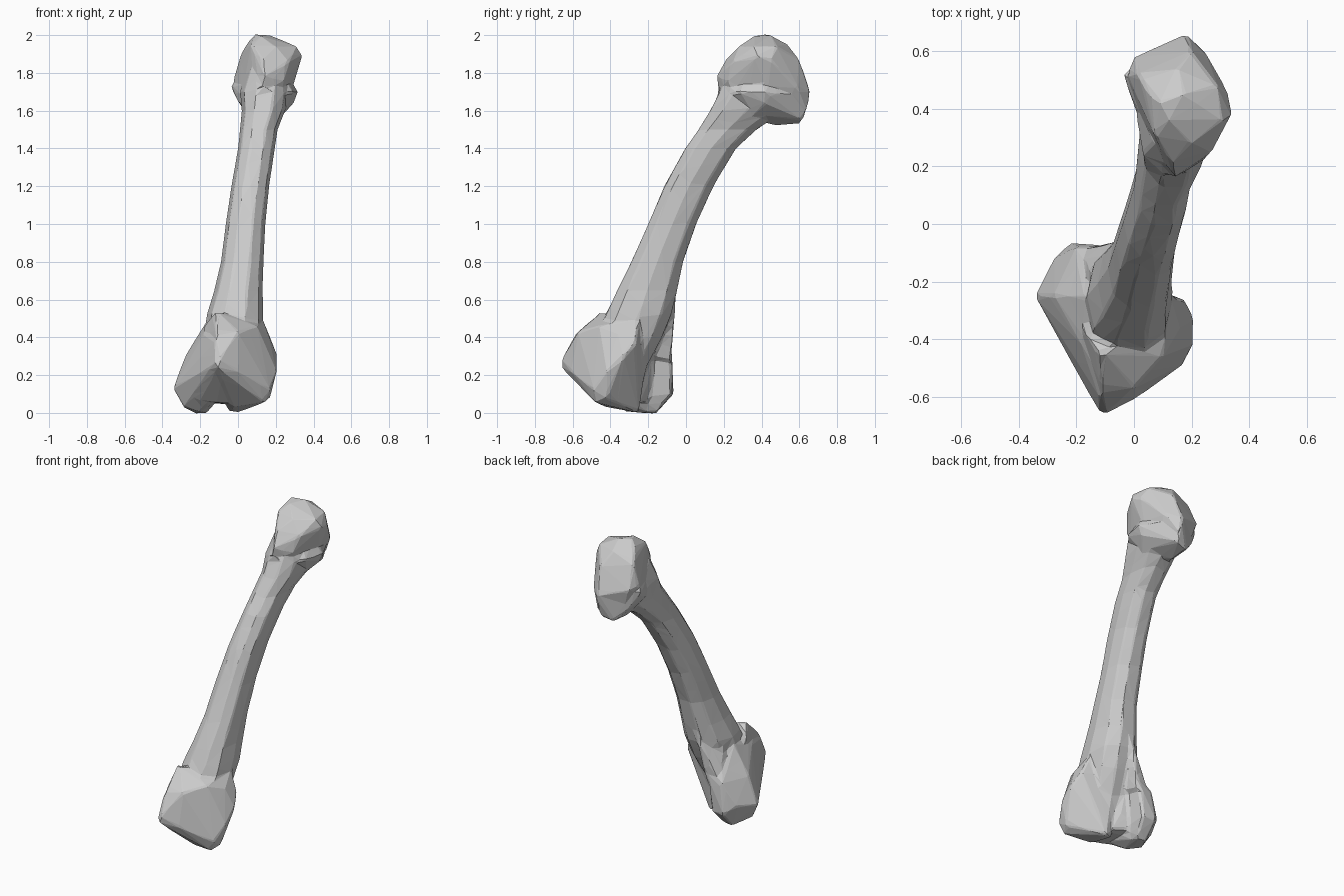
import bpy, bmesh, math

bone_grey = bpy.data.materials.new("bone grey")
bone_grey.diffuse_color = (0.6, 0.6, 0.6, 1)
bm = bmesh.new()


def hull(points):
    """Add the convex lump around a few points."""
    vs = [bm.verts.new(p) for p in points]
    res = bmesh.ops.convex_hull(bm, input=vs)
    junk = {g for g in res["geom_interior"] + res["geom_unused"]
            if isinstance(g, bmesh.types.BMVert)}
    bmesh.ops.delete(bm, geom=list(junk), context='VERTS')


def loft(sections, sides=10, power=0.85):
    """Skin through level sections (z, x0, x1, y0, y1)."""
    rings = []
    for z, x0, x1, y0, y1 in sections:
        ring = []
        for i in range(sides):
            a = 2 * math.pi * i / sides
            c, s = math.cos(a), math.sin(a)
            ring.append(bm.verts.new((
                (x0 + x1) / 2 + (x1 - x0) / 2 * math.copysign(abs(c) ** power, c),
                (y0 + y1) / 2 + (y1 - y0) / 2 * math.copysign(abs(s) ** power, s), z)))
        rings.append(ring)
    for a, b in zip(rings, rings[1:]):
        for i in range(sides):
            j = (i + 1) % sides
            bm.faces.new((a[i], a[j], b[j], b[i]))
    bm.faces.new(rings[0][::-1])
    bm.faces.new(rings[-1])


# Leaning shaft, flaring at both ends
loft([(0.10, -0.16, 0.06, -0.48, -0.24), (0.25, -0.18, 0.08, -0.48, -0.20),
      (0.40, -0.17, 0.12, -0.48, -0.12),
      (0.52, -0.165, 0.135, -0.43, -0.07), (0.65, -0.125, 0.13, -0.37, -0.04),
      (0.80, -0.09, 0.135, -0.295, -0.01), (1.0, -0.065, 0.145, -0.205, 0.06),
      (1.2, -0.035, 0.165, -0.12, 0.15), (1.4, 0.0, 0.195, -0.01, 0.27),
      (1.5, 0.01, 0.21, 0.06, 0.38), (1.6, 0.02, 0.25, 0.12, 0.52),
      (1.70, 0.01, 0.27, 0.17, 0.56), (1.85, 0.06, 0.25, 0.23, 0.56)])

# Rounded upper head
hull([(0.09, 0.42, 2.005), (0.17, 0.45, 2.0), (0.12, 0.36, 1.995),
      (0.05, 0.45, 1.96), (0.07, 0.31, 1.95), (0.2, 0.28, 1.94),
      (0.31, 0.36, 1.94), (0.29, 0.48, 1.94), (0.15, 0.54, 1.95),
      (0.015, 0.52, 1.9), (0.34, 0.38, 1.89), (0.33, 0.45, 1.87),
      (0.27, 0.25, 1.86), (0.13, 0.21, 1.87), (0.2, 0.6, 1.87),
      (-0.025, 0.52, 1.76), (0.0, 0.58, 1.75), (0.18, 0.66, 1.70),
      (0.255, 0.59, 1.72), (0.295, 0.42, 1.74), (0.24, 0.22, 1.75),
      (0.14, 0.16, 1.78), (0.03, 0.36, 1.74), (0.12, 0.17, 1.70),
      (0.19, 0.64, 1.60), (0.05, 0.57, 1.62), (0.22, 0.3, 1.62)])

# Lower lip of the head with its side knobs
hull([(-0.04, 0.52, 1.73), (0.0, 0.42, 1.65), (0.02, 0.56, 1.62),
      (0.18, 0.66, 1.69), (0.18, 0.62, 1.55), (0.1, 0.60, 1.53),
      (0.1, 0.47, 1.52), (0.32, 0.42, 1.70), (0.295, 0.42, 1.64),
      (0.29, 0.28, 1.70), (0.24, 0.36, 1.58), (0.1, 0.17, 1.72),
      (0.10, 0.15, 1.62), (0.24, 0.57, 1.68), (0.15, 0.4, 1.9)])

# Left condyle, reaching further back
hull([(-0.345, -0.25, 0.13), (-0.28, -0.12, 0.15), (-0.22, -0.065, 0.1),
      (-0.13, -0.075, 0.1), (-0.2, -0.08, 0.3), (-0.10, -0.075, 0.33),
      (-0.22, -0.16, -0.005), (-0.16, -0.16, 0.0), (-0.29, -0.28, 0.03),
      (-0.2, -0.32, 0.005), (-0.24, -0.40, 0.13), (-0.12, -0.4, 0.06),
      (-0.28, -0.25, 0.3), (-0.18, -0.52, 0.20), (-0.12, -0.655, 0.26),
      (-0.12, -0.60, 0.38), (-0.18, -0.42, 0.42), (-0.17, -0.25, 0.48)])

# Back ridge joining the left condyle to the shaft
hull([(-0.19, -0.09, 0.28), (-0.09, -0.08, 0.28), (-0.17, -0.22, 0.28),
      (-0.07, -0.2, 0.3), (-0.10, -0.07, 0.42), (-0.04, -0.065, 0.5),
      (-0.14, -0.2, 0.55), (0.0, -0.2, 0.6), (-0.02, -0.05, 0.6)])

# Middle groove between the condyles
hull([(-0.11, -0.655, 0.25), (-0.21, -0.38, 0.06), (-0.02, -0.44, 0.05),
      (-0.11, -0.42, 0.055), (-0.11, -0.26, 0.05), (-0.18, -0.18, 0.07),
      (-0.03, -0.25, 0.05), (-0.07, -0.2, 0.16), (-0.11, -0.59, 0.42),
      (-0.12, -0.45, 0.54), (-0.18, -0.36, 0.46), (0.0, -0.4, 0.5),
      (-0.08, -0.18, 0.3)])

# Right condyle and the front ridge
hull([(0.205, -0.42, 0.22), (0.21, -0.33, 0.3), (0.18, -0.265, 0.37),
      (0.17, -0.42, 0.08), (0.0, -0.25, 0.0), (-0.05, -0.27, 0.01),
      (-0.03, -0.42, 0.03), (0.14, -0.48, 0.055), (0.17, -0.49, 0.12),
      (-0.11, -0.66, 0.24), (-0.1, -0.66, 0.28), (0.0, -0.61, 0.22),
      (0.0, -0.57, 0.43), (-0.1, -0.58, 0.42), (0.1, -0.46, 0.46),
      (0.16, -0.36, 0.42), (0.13, -0.25, 0.5), (-0.1, -0.45, 0.53),
      (-0.02, -0.22, 0.2), (0.0, -0.2, 0.36)])

bmesh.ops.recalc_face_normals(bm, faces=bm.faces)
mesh = bpy.data.meshes.new("bone")
bm.to_mesh(mesh)
bm.free()
mesh.materials.append(bone_grey)
bone = bpy.data.objects.new("bone", mesh)
bpy.context.collection.objects.link(bone)

# Fuse the lumps into one skin, soften creases, reduce to low-poly facets
fuse = bone.modifiers.new("fuse", 'REMESH')
fuse.mode = 'VOXEL'
fuse.voxel_size = 0.012
soften = bone.modifiers.new("soften", 'SMOOTH')
soften.factor = 0.5
soften.iterations = 5
facet = bone.modifiers.new("facet", 'DECIMATE')
facet.ratio = 0.022
